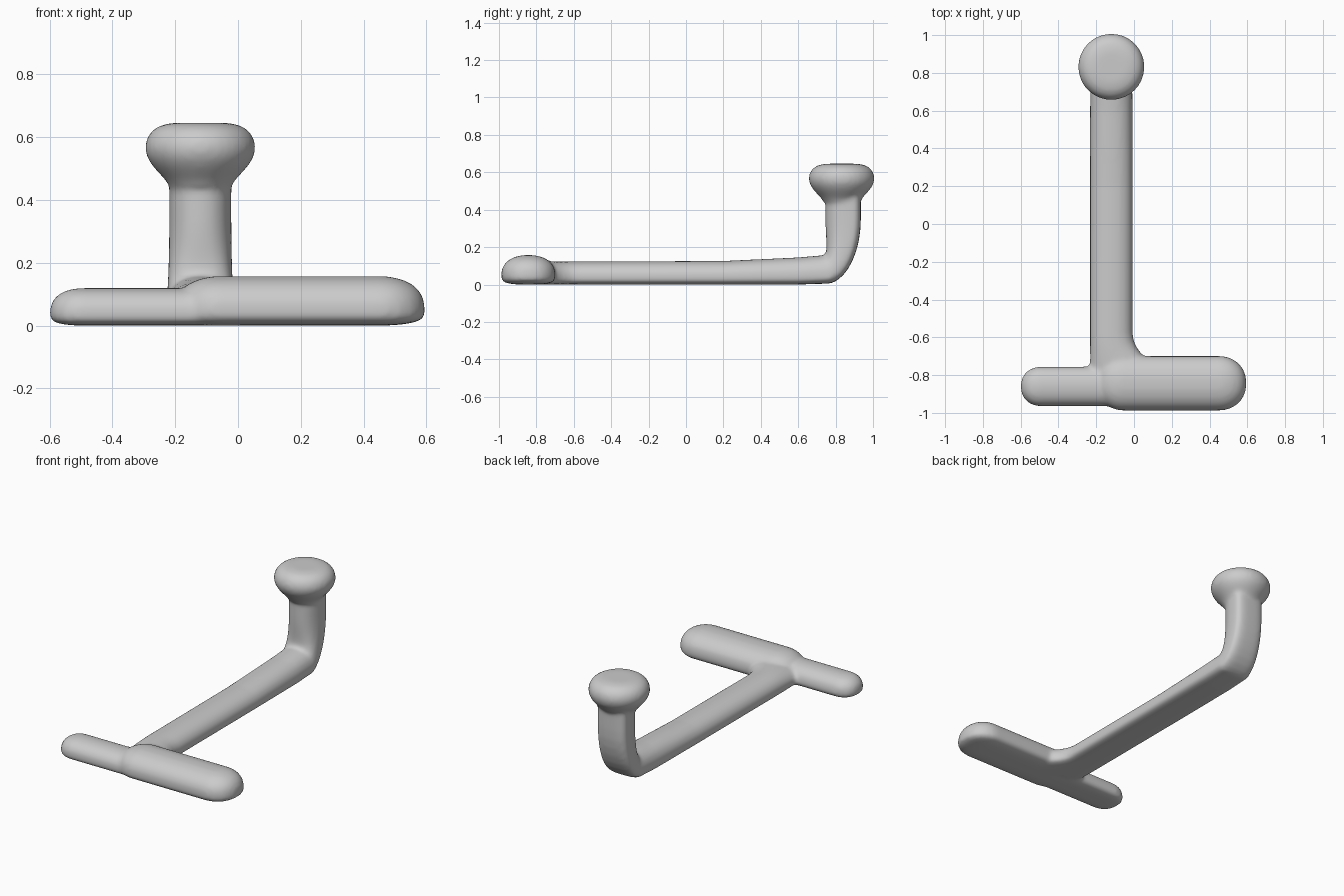
import bpy
import bmesh
from math import cos, sin, pi, radians
from mathutils import Vector

cube = bpy.data.objects.get("Cube")
if cube:
    bpy.data.objects.remove(cube)

SIDES = 32
ALONG_X = Vector((1, 0, 0))
ALONG_Y = Vector((0, 1, 0))
UPWARD = Vector((0, 0, 1))
TURNS = [2 * pi * side / SIDES for side in range(SIDES)]
bm = bmesh.new()


def power(value, exponent):
    """Raise the size of a value to an exponent and keep its sign."""
    return abs(value) ** exponent * (1 if value >= 0 else -1)


def section(base, across, upward, half_width, height):
    """Ring with a rounded top and a flattened underside."""
    waist = height / 3
    ring = []
    for turn in TURNS:
        if sin(turn) >= 0:
            wide = power(cos(turn), 0.9)
            rise = waist + (height - waist) * sin(turn) ** 0.9
        else:
            wide = power(cos(turn), 0.6)
            rise = waist + waist * power(sin(turn), 0.5)
        point = base + across * half_width * wide + upward * rise
        ring.append(bm.verts.new(point))
    return ring


def loft(rings):
    """Skin a row of rings and close both ends."""
    for first, second in zip(rings, rings[1:]):
        for i in range(SIDES):
            following = (i + 1) % SIDES
            bm.faces.new((first[i], first[following],
                          second[following], second[i]))
    bm.faces.new(rings[0])
    bm.faces.new(rings[-1])


def grip(start, end, y, half_width, height):
    """Crossbar arm with domed ends."""
    middle, reach = (start + end) / 2, (end - start) / 2
    straight = reach - half_width
    rings = []
    for degrees in range(-85, 90, 10):
        angle = radians(degrees)
        x = middle + power(1, 1) * sin(angle) * half_width
        x += straight if degrees > 0 else -straight
        dome = cos(angle) ** 0.9
        tall = height * cos(angle) ** 0.7
        lift = (height - tall) / 4
        rings.append(section(Vector((x, y, lift)), ALONG_Y, UPWARD,
                             half_width * dome, tall))
    loft(rings)


def shaft_ring(y, depth, flare=0):
    """Section of the lying shaft, widened toward the long arm by the flare."""
    base = Vector((shaft_x + flare, y, 0))
    return section(base, ALONG_X, UPWARD, shaft_half + flare, depth)


# Crossbar: slim short arm and thick long arm
grip(-0.6, 0.1, -0.86, 0.105, 0.12)
grip(-0.2, 0.595, -0.843, 0.145, 0.158)

# Shaft flaring into the crossbar
shaft_x, shaft_half = -0.12, 0.113
rod = []
for step in range(5, -1, -1):
    rod.append(shaft_ring(-0.58 - 0.04 * step, 0.123, 0.08 * (step / 5) ** 2))
rod.append(shaft_ring(0.2, 0.126))
rod.append(shaft_ring(0.6, 0.145))

# Elbow turning up into the post
for degrees in range(10, 100, 10):
    angle = radians(degrees)
    base = Vector((shaft_x, 0.74 + 0.195 * sin(angle), 0.35 * (1 - cos(angle))))
    inward = UPWARD * cos(angle) - ALONG_Y * sin(angle)
    depth = 0.13 + 0.06 * sin(angle) ** 0.5
    half_width = shaft_half - 0.014 * sin(angle)
    rod.append(section(base, ALONG_X, inward, half_width, depth))
rod.append(section(base + UPWARD * 0.2, ALONG_X, inward, half_width, depth))
loft(rod)

# Knob: flattened dome over a flared neck
neck, bulge = 0.1, 0.176
rings = []
for degrees in range(-90, 90, 10):
    angle = radians(degrees)
    if degrees < 0:
        radius = neck + (bulge - neck) * cos(angle) ** 3
        z = 0.565 + 0.12 * sin(angle)
    else:
        radius = bulge * cos(angle) ** 0.45
        z = 0.565 + 0.082 * sin(angle)
    centre = Vector((shaft_x, 0.832, z))
    rings.append([bm.verts.new(centre + radius * (ALONG_X * cos(turn)
                                                  + ALONG_Y * sin(turn)))
                  for turn in TURNS])
loft(rings)

bmesh.ops.recalc_face_normals(bm, faces=bm.faces)
mesh = bpy.data.meshes.new("crossbar_handle")
bm.to_mesh(mesh)
bm.free()
handle = bpy.data.objects.new("crossbar_handle", mesh)
bpy.context.collection.objects.link(handle)

# Plain grey finish
grey = bpy.data.materials.new("light_grey")
grey.use_nodes = True
colour = (0.6, 0.6, 0.6, 1)
grey.diffuse_color = colour
shader = grey.node_tree.nodes["Principled BSDF"]
shader.inputs["Base Color"].default_value = colour
mesh.materials.append(grey)

# Fuse the parts into one soft skin
fuse = handle.modifiers.new("fuse", 'REMESH')
fuse.mode = 'VOXEL'
fuse.voxel_size = 0.012
fuse.use_smooth_shade = True
soften = handle.modifiers.new("soften", 'SMOOTH')
soften.factor = 0.5
soften.iterations = 8
